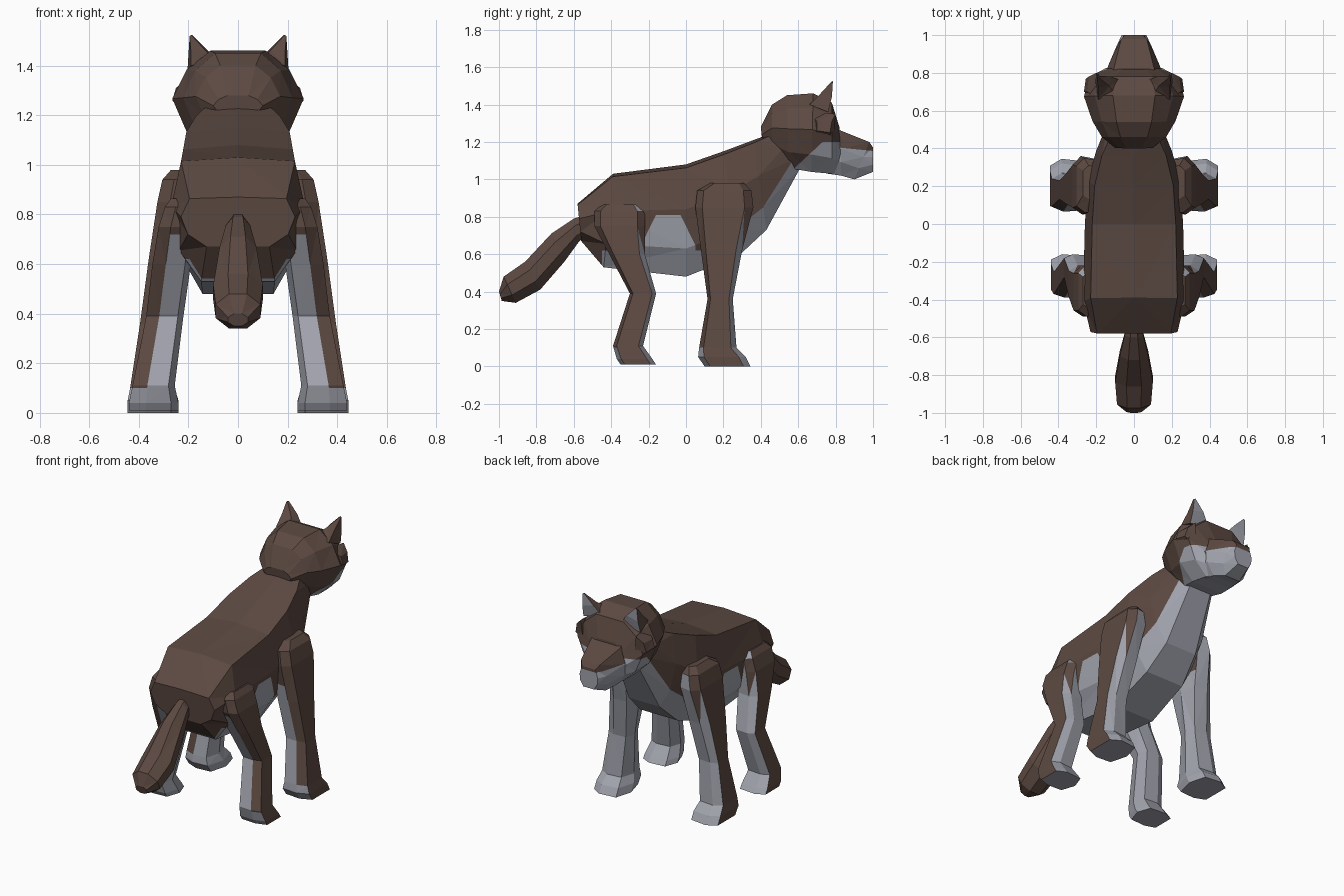
import bpy, bmesh
from mathutils import Vector


def material(name, rgb):
    m = bpy.data.materials.new(name)
    m.diffuse_color = (*rgb, 1)
    return m


BROWN = material("brown fur", (0.108, 0.067, 0.054))
GREY = material("pale grey fur", (0.36, 0.37, 0.42))


def loft(name, rings, is_grey=None, cuts=(), mirror=False):
    """Skin rings of points; cut along planes, then colour faces by a rule."""
    bm = bmesh.new()
    vs = [[bm.verts.new(p) for p in r] for r in rings]
    n = len(vs[0])
    for a, b in zip(vs, vs[1:]):
        for i in range(n):
            j = (i + 1) % n
            bm.faces.new((a[i], a[j], b[j], b[i]))
    bm.faces.new(vs[0])
    bm.faces.new(vs[-1])
    bmesh.ops.triangulate(bm, faces=bm.faces[:])
    bmesh.ops.recalc_face_normals(bm, faces=bm.faces[:])
    for co, no in cuts:
        bmesh.ops.bisect_plane(bm, geom=bm.verts[:] + bm.edges[:] + bm.faces[:],
                               plane_co=co, plane_no=no, dist=1e-5)
    bm.normal_update()
    if is_grey:
        for f in bm.faces:
            f.material_index = int(is_grey(f.calc_center_median(), f.normal))
    me = bpy.data.meshes.new(name)
    bm.to_mesh(me)
    bm.free()
    me.materials.append(BROWN)
    me.materials.append(GREY)
    ob = bpy.data.objects.new(name, me)
    bpy.context.collection.objects.link(ob)
    if mirror:
        ob.modifiers.new("mirror", 'MIRROR')
    return ob


def side_rings(table, half):
    """Rings from (top y, top z, bottom y, bottom z, half width) and a half section."""
    section = half + [(-u, t) for u, t in reversed(half) if u > 0]
    return [[(u * w, by + (ty - by) * t, bz + (tz - bz) * t) for u, t in section]
            for ty, tz, by, bz, w in table]


def plane(y, z, ny, nz):
    return Vector((0, y, z)), Vector((0, ny, nz))


# Body and neck, with pale belly, flank arch and chest
arch = [plane(-0.19, 0.75, -0.9, 0.44), plane(-0.1, 0.81, 0, 1),
        plane(0.0, 0.75, 0.9, 0.44)]


def body_grey(c, n):
    if c.y > 0.2:
        return n.y * 0.6 - n.z * 0.8 > 0.42
    if c.y > -0.45 and c.z < 0.62:
        return True
    return all((c - co).dot(no) < 0 for co, no in arch) and c.z < 0.81 and -0.24 < c.y < 0.05


loft("body", side_rings(
    [(-0.58, 0.87, -0.56, 0.67, 0.23), (-0.39, 1.03, -0.44, 0.53, 0.27),
     (0.0, 1.08, 0.0, 0.48, 0.26), (0.20, 1.15, 0.28, 0.59, 0.245),
     (0.36, 1.21, 0.43, 0.73, 0.20), (0.47, 1.25, 0.61, 1.06, 0.14)],
    [(0, 1), (0.85, 0.97), (1, 0.6), (0.88, 0.25), (0.55, 0)]),
    body_grey, arch + [plane(0, 0.62, 0, 1), plane(-0.45, 0, 1, 0),
                       plane(0.2, 0, 1, 0), plane(-0.24, 0, 1, 0), plane(0.05, 0, 1, 0)],)

# Head with pale jaw
jaw = plane(0.58, 1.06, -0.68, 0.73)
loft("head", side_rings(
    [(0.40, 1.28, 0.41, 1.19, 0.10), (0.46, 1.40, 0.46, 1.13, 0.17),
     (0.54, 1.45, 0.55, 1.06, 0.22), (0.68, 1.46, 0.67, 1.04, 0.265),
     (0.78, 1.41, 0.78, 1.03, 0.235), (0.82, 1.28, 0.83, 1.03, 0.15)],
    [(0.42, 1), (0.78, 0.82), (1, 0.54), (0.78, 0.22), (0.42, 0)]),
    lambda c, n: c.z < 1.2 and (c - jaw[0]).dot(jaw[1]) < 0,
    [jaw, plane(0, 1.2, 0, 1)])

# Muzzle
lip = plane(0.82, 1.17, 0.1, 1)
loft("muzzle", side_rings(
    [(0.76, 1.30, 0.76, 1.03, 0.15), (0.83, 1.26, 0.83, 1.02, 0.14),
     (0.98, 1.20, 0.90, 1.00, 0.09), (1.0, 1.17, 1.0, 1.04, 0.065)],
    [(0.75, 1), (1, 0.6), (0.95, 0.3), (0.6, 0)]),
    lambda c, n: (c - lip[0]).dot(lip[1]) < 0, [lip])

# Ears, pale on the forward side
loft("ears", [[(0.07, 0.76, 1.40), (0.205, 0.76, 1.36), (0.19, 0.66, 1.40), (0.09, 0.67, 1.42)],
              [(0.12, 0.78, 1.46), (0.20, 0.78, 1.44), (0.19, 0.72, 1.46), (0.13, 0.73, 1.46)],
              [(0.185, 0.785, 1.525), (0.195, 0.785, 1.52), (0.195, 0.775, 1.52), (0.185, 0.775, 1.52)]],
     lambda c, n: n.y > 0.6, mirror=True)

# Cheek tufts
loft("cheek_tufts", [[(0.18, 0.66, 1.36), (0.20, 0.80, 1.35), (0.18, 0.79, 1.21), (0.18, 0.66, 1.20)],
                     [(0.25, 0.70, 1.31), (0.24, 0.78, 1.31), (0.255, 0.77, 1.25), (0.265, 0.70, 1.26)]],
     mirror=True)

# Tail
loft("tail", side_rings(
    [(-0.54, 0.81, -0.53, 0.70, 0.035), (-0.60, 0.79, -0.57, 0.67, 0.05),
     (-0.72, 0.71, -0.65, 0.56, 0.075), (-0.86, 0.56, -0.78, 0.41, 0.10),
     (-0.975, 0.48, -0.91, 0.34, 0.09), (-1.0, 0.40, -0.985, 0.35, 0.04)],
    [(0.4, 1), (1, 0.7), (1, 0.3), (0.4, 0)]))


def leg_rings(table):
    """Rings from (z, back y, front y, inner x, outer x)."""
    section = [(1, 0.12), (1, 0.85), (0.7, 1), (0.15, 0.95), (0, 0.5), (0.15, 0.03), (0.65, 0)]
    return [[(x0 + (x1 - x0) * u, y0 + (y1 - y0) * v, z) for u, v in section]
            for z, y0, y1, x0, x1 in table]


def leg_grey(c, n):
    if n.x > 0.6 or (n.y < 0.3 and c.z > 0.72):
        return False
    return c.z < 0.93 and not (n.x > 0.25 and n.y < 0 and c.z > 0.1)


leg_cuts = [plane(0, 0.72, 0, 1), plane(0, 0.1, 0, 1)]
loft("front_legs", leg_rings(
    [(0.98, 0.13, 0.31, 0.17, 0.27), (0.94, 0.06, 0.35, 0.17, 0.305),
     (0.85, 0.05, 0.36, 0.18, 0.325), (0.62, 0.08, 0.30, 0.20, 0.36),
     (0.36, 0.115, 0.25, 0.24, 0.395), (0.10, 0.07, 0.27, 0.255, 0.435),
     (0.05, 0.065, 0.32, 0.24, 0.445), (0.0, 0.10, 0.345, 0.24, 0.445)]),
    leg_grey, leg_cuts, mirror=True)

loft("hind_legs", leg_rings(
    [(0.865, -0.45, -0.25, 0.17, 0.27), (0.83, -0.49, -0.22, 0.17, 0.295),
     (0.75, -0.49, -0.22, 0.18, 0.32), (0.60, -0.41, -0.22, 0.19, 0.345),
     (0.39, -0.30, -0.16, 0.22, 0.37), (0.11, -0.39, -0.23, 0.255, 0.425),
     (0.04, -0.37, -0.18, 0.24, 0.44), (0.01, -0.35, -0.16, 0.24, 0.44)]),
    leg_grey, leg_cuts, mirror=True)
